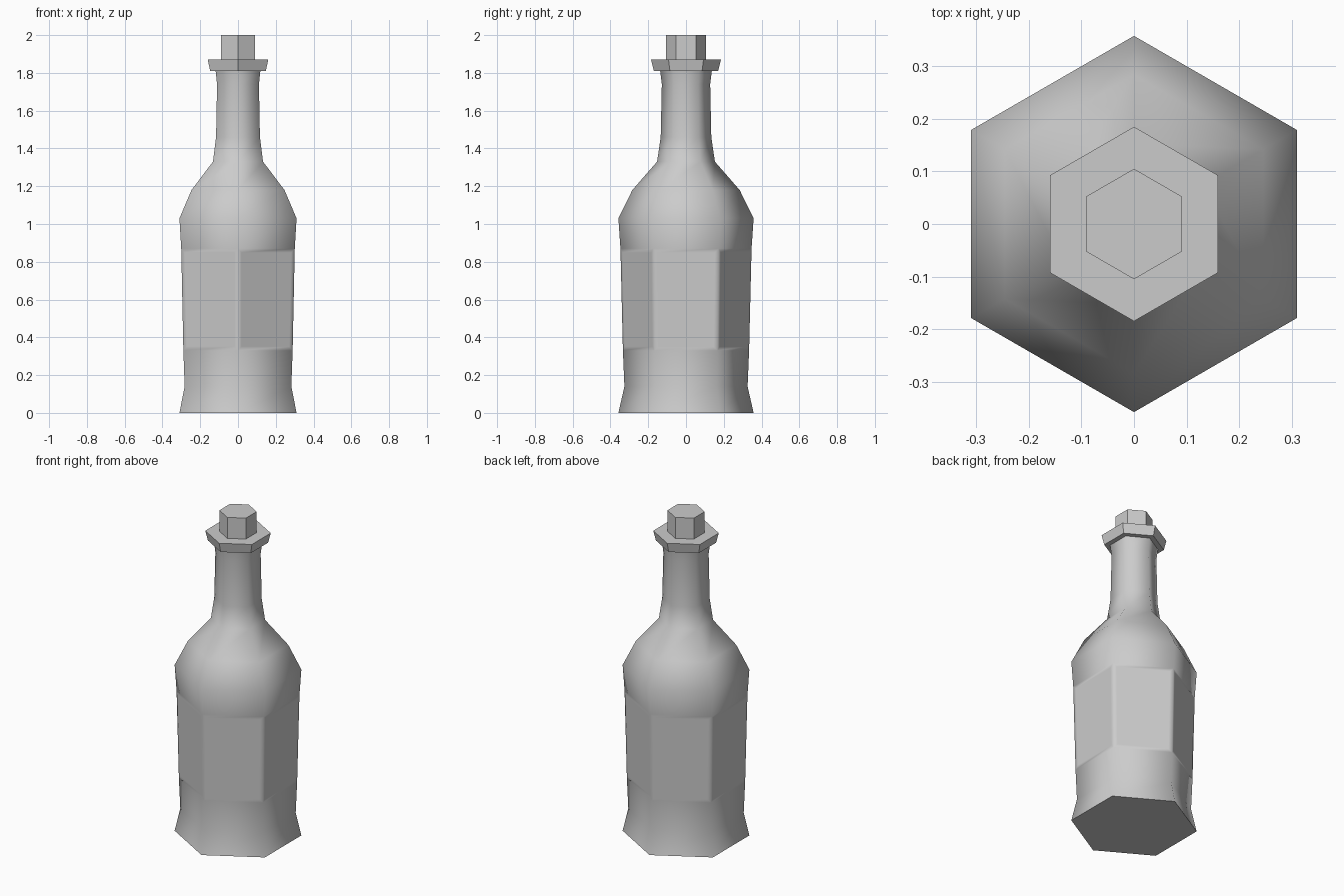
import bpy, bmesh, math

cube = bpy.data.objects.get("Cube")
if cube:
    bpy.data.objects.remove(cube, do_unlink=True)

grey = bpy.data.materials.new("plain_grey")
grey.use_nodes = True
colour = (0.6, 0.6, 0.6, 1)
grey.diffuse_color = colour
grey.node_tree.nodes["Principled BSDF"].inputs["Base Color"].default_value = colour

SIDES = 6


def lathe(name, profile, panel_row=None, smooth=False):
    """Six-sided solid from (radius, height) pairs, with corners on the y axis."""
    bm = bmesh.new()
    rings = []
    for r, z in profile:
        angles = [math.pi / 2 + math.tau * i / SIDES for i in range(SIDES)]
        rings.append([bm.verts.new((r * math.cos(a), r * math.sin(a), z)) for a in angles])
    panels = []
    for row, (low, high) in enumerate(zip(rings, rings[1:])):
        for i in range(SIDES):
            j = (i + 1) % SIDES
            face = bm.faces.new((low[i], low[j], high[j], high[i]))
            if row == panel_row:
                panels.append(face)
    bm.faces.new(rings[0][::-1])
    bm.faces.new(rings[-1])
    # Flat panels framed by a narrow border
    if panels:
        bm.normal_update()
        bmesh.ops.inset_individual(bm, faces=panels, thickness=0.03, depth=0)
    mesh = bpy.data.meshes.new(name)
    bm.to_mesh(mesh)
    bm.free()
    mesh.materials.append(grey)
    obj = bpy.data.objects.new(name, mesh)
    bpy.context.collection.objects.link(obj)
    if smooth:
        bpy.ops.object.select_all(action='DESELECT')
        obj.select_set(True)
        bpy.context.view_layer.objects.active = obj
        bpy.ops.object.shade_smooth_by_angle(angle=math.radians(65))
    return obj


# Body, shoulder and neck
lathe("bottle_body", [
    (0.358, 0), (0.326, 0.14), (0.334, 0.33), (0.347, 0.87), (0.358, 1.03),
    (0.284, 1.18), (0.153, 1.33), (0.134, 1.46), (0.128, 1.74), (0.138, 1.82),
], panel_row=2, smooth=True)

# Lip around the mouth
lathe("lip", [(0.17, 1.81), (0.185, 1.87)])

# Stopper
lathe("cork", [(0.105, 1.86), (0.105, 2.0)])
